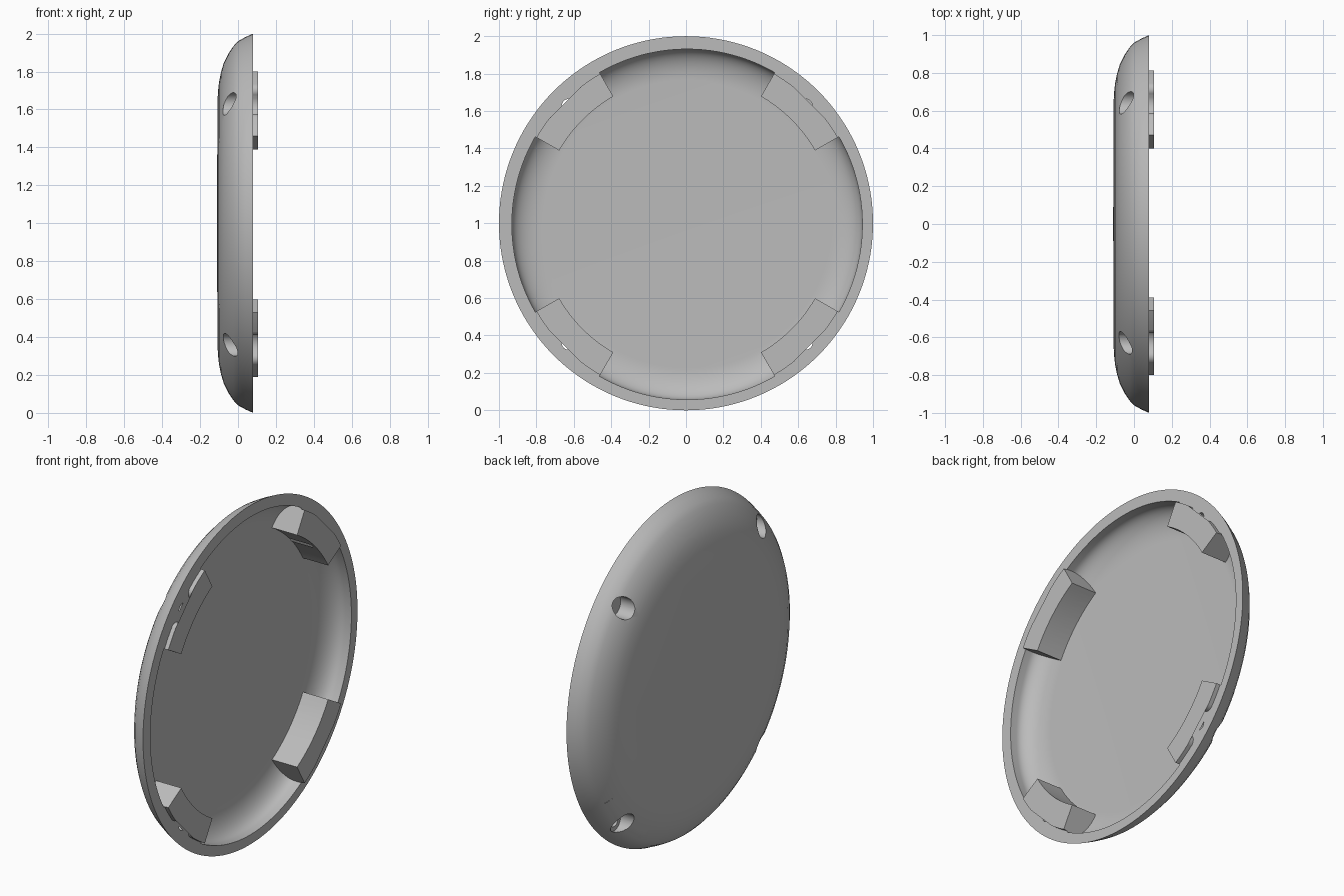
import bpy, bmesh
from math import sin, cos, pi, radians, atan2, hypot
from mathutils import Vector

cube = bpy.data.objects.get("Cube")
if cube:
    bpy.data.objects.remove(cube, do_unlink=True)

grey = bpy.data.materials.new("plain grey")
grey.use_nodes = True
grey.diffuse_color = (0.5, 0.5, 0.5, 1)
grey.node_tree.nodes["Principled BSDF"].inputs["Base Color"].default_value = (0.5, 0.5, 0.5, 1)

CENTRE = Vector((0, 0, 1))
INNER = CENTRE + Vector((0, 0.006, -0.006))   # cavity sits slightly off centre
RIM, PAD, FLOOR = 0.08, 0.105, -0.06
LUG_IN, LUG_OUT, HOLE_R = 0.79, 0.93, 0.898
QUARTERS = [radians(45 + 90 * i) for i in range(4)]


def make(name, bm):
    bmesh.ops.remove_doubles(bm, verts=bm.verts, dist=1e-5)
    bmesh.ops.recalc_face_normals(bm, faces=bm.faces)
    mesh = bpy.data.meshes.new(name)
    bm.to_mesh(mesh)
    bm.free()
    mesh.materials.append(grey)
    ob = bpy.data.objects.new(name, mesh)
    bpy.context.collection.objects.link(ob)
    return ob


def point(centre, x, r, a):
    return centre + Vector((x, r * cos(a), r * sin(a)))


def revolve(name, profile, centre, start=0, sweep=2 * pi, steps=144):
    """Turn an (x, radius) profile about the x axis; a partial sweep gets end caps."""
    bm = bmesh.new()
    full = sweep > 6.28
    vs = [bm.verts.new(point(centre, x, r, start)) for x, r in profile]
    pairs = list(zip(vs, vs[1:]))
    if not full:
        pairs.append((vs[-1], vs[0]))
    edges = [bm.edges.new(p) for p in pairs]
    if not full:
        bm.faces.new(vs)
    out = bmesh.ops.spin(bm, geom=vs + edges, cent=centre, axis=(1, 0, 0),
                         angle=sweep, steps=steps)
    if not full:
        end = [v for v in out["geom_last"] if isinstance(v, bmesh.types.BMVert)]
        bm.faces.new(end)
    return make(name, bm)


def prism(name, outline, x0, x1):
    """Extrude a closed (y, z) outline along x."""
    bm = bmesh.new()
    face = bm.faces.new([bm.verts.new(INNER + Vector((x0, y, z))) for y, z in outline])
    out = bmesh.ops.extrude_face_region(bm, geom=[face])
    verts = [v for v in out["geom"] if isinstance(v, bmesh.types.BMVert)]
    bmesh.ops.translate(bm, verts=verts, vec=(x1 - x0, 0, 0))
    return make(name, bm)


def arc(cu, cv, r, a0, a1, n):
    return [(cu + r * cos(a0 + (a1 - a0) * i / n), cv + r * sin(a0 + (a1 - a0) * i / n))
            for i in range(n + 1)]


def turned(points, a):
    return [(u * cos(a) - v * sin(a), u * sin(a) + v * cos(a)) for u, v in points]


def combine(body, tool, operation):
    mod = body.modifiers.new(operation, "BOOLEAN")
    mod.operation, mod.solver, mod.object = operation, "EXACT", tool
    bpy.context.view_layer.objects.active = body
    bpy.ops.object.modifier_apply(modifier=mod.name)
    bpy.data.objects.remove(tool, do_unlink=True)


def quarter_curve(x0, r0, dx, dr, power, n=14):
    """Superellipse quarter from the flat disc out to the side."""
    return [(x0 + dx * (1 - cos(pi / 2 * i / n) ** power),
             r0 + dr * sin(pi / 2 * i / n) ** power) for i in range(n + 1)]


# Domed cover shell
outer = [(-0.11, 0), (-0.109, 0.62), (-0.106, 0.69), (-0.1, 0.745), (-0.09, 0.795),
         (-0.075, 0.845), (-0.05, 0.895), (-0.025, 0.933), (0, 0.96), (0.04, 0.982), (RIM, 1)]
shell = revolve("cover_shell", outer + [(RIM, 0)], CENTRE)

# Hollow inside with a short straight wall under the rim
hollow = quarter_curve(FLOOR, 0.77, 0.1, 0.167, 1)
cavity = revolve("cavity", [(FLOOR, 0)] + hollow + [(0.2, 0.937), (0.2, 0)], INNER)
combine(shell, cavity, "DIFFERENCE")

# Screw lugs filling the edge of the hollow
under = [(x - 0.015, r + 0.008) for x, r in reversed(hollow) if r > LUG_IN]
for a in QUARTERS:
    lug = revolve("lug", [(FLOOR - 0.012, LUG_IN), (RIM, LUG_IN), (RIM, 0.955)] + under,
                  INNER, a - pi / 12, pi / 6, 12)
    combine(shell, lug, "UNION")

# Screw holes with wide recesses from the back
for a in QUARTERS:
    for r, x0, x1 in ((0.06, -0.3, 0.02), (0.035, -0.3, 0.3)):
        ring = arc(HOLE_R, 0, r, 0, 2 * pi, 32)[:-1]
        combine(shell, prism("drill", turned(ring, a), x0, x1), "DIFFERENCE")

# Raised pads, notched round each screw hole
fillet, notch = 0.04, 0.075
fu = LUG_OUT - fillet
fv = ((fillet + notch) ** 2 - (HOLE_R - fu) ** 2) ** 0.5
tilt, toward = atan2(fv, fu), atan2(-fv, HOLE_R - fu)
half = arc(0, 0, LUG_OUT, pi / 12, tilt, 4)
half += arc(fu + LUG_OUT - fillet - hypot(fu, fv), fv, fillet, tilt, toward, 8)
half += arc(HOLE_R, 0, notch, toward + pi, pi, 10)[1:]
mirrored = [(u, -v) for u, v in reversed(half[:-1])]
outline = half + mirrored + arc(0, 0, LUG_IN, -pi / 12, pi / 12, 12)
pads = [prism("raised_pad", turned(outline, a), RIM, PAD) for a in QUARTERS]

# Smooth curves, crisp edges
for ob in [shell] + pads:
    bpy.ops.object.select_all(action="DESELECT")
    ob.select_set(True)
    bpy.context.view_layer.objects.active = ob
    bpy.ops.object.shade_smooth_by_angle(angle=radians(30))
